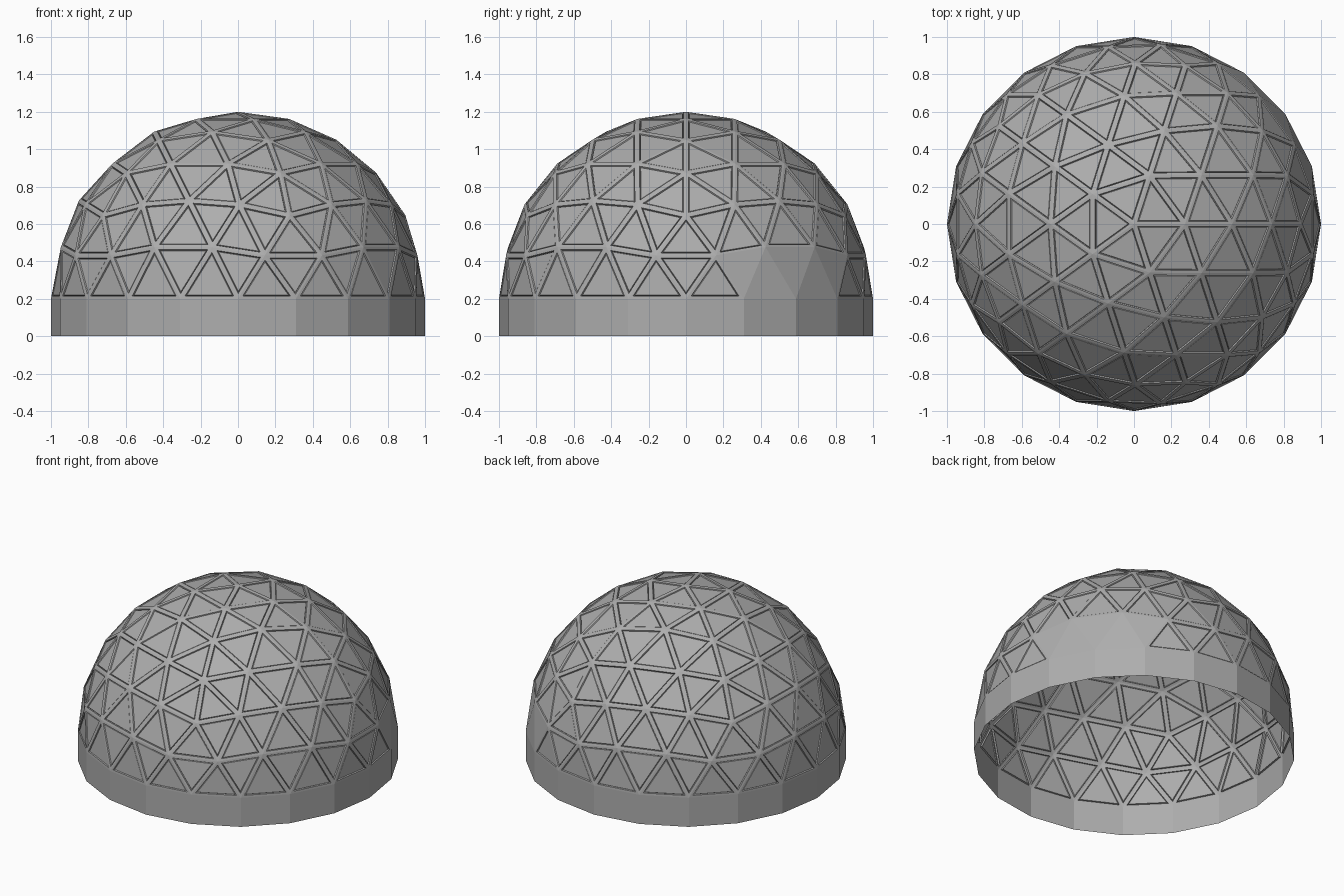
import bpy, bmesh
from math import sin, cos, pi, atan2, degrees

if "Cube" in bpy.data.objects:
    bpy.data.objects.remove(bpy.data.objects["Cube"])

BASE_Z = 0.2      # height of the ring wall
STRUT = 0.014     # half width of the struts
GROOVE = 0.010    # depth of the groove around each panel

grey = bpy.data.materials.new("grey")
grey.diffuse_color = (0.42, 0.42, 0.42, 1)
grey.use_nodes = True
grey.node_tree.nodes["Principled BSDF"].inputs["Base Color"].default_value = grey.diffuse_color


def add_object(name, bm):
    mesh = bpy.data.meshes.new(name)
    bm.to_mesh(mesh)
    bm.free()
    mesh.materials.append(grey)
    obj = bpy.data.objects.new(name, mesh)
    bpy.context.collection.objects.link(obj)
    return obj


# geodesic dome: icosahedron split twice, pushed out to the sphere each time
bm = bmesh.new()
bmesh.ops.create_icosphere(bm, subdivisions=1, radius=1.0)
for _ in range(2):
    bmesh.ops.subdivide_edges(bm, edges=bm.edges[:], cuts=1, use_grid_fill=True)
    for v in bm.verts:
        v.co.normalize()
bmesh.ops.delete(bm, geom=[v for v in bm.verts if v.co.z < -0.01], context='VERTS')
bm.normal_update()


# plain, unframed panels in the lowest row, at the entrance on the back right
def is_plain(face):
    c = face.calc_center_median()
    return c.z < 0.2 and 13 < degrees(atan2(c.y, c.x)) < 59


framed = [f for f in bm.faces if not is_plain(f)]

# flat struts, then a narrow groove, then the triangular panel
for thickness, depth in ((STRUT, 0), (0.003, -GROOVE), (0.003, 0.6 * GROOVE)):
    bmesh.ops.inset_individual(bm, faces=framed, thickness=thickness, depth=depth,
                               use_even_offset=True)
    bm.normal_update()
bmesh.ops.translate(bm, verts=bm.verts, vec=(0, 0, BASE_Z))
add_object("dome", bm)

# twenty-sided ring wall, open at top and bottom
bm = bmesh.new()
rings = [[bm.verts.new((cos(i * pi / 10), sin(i * pi / 10), z)) for i in range(20)]
         for z in (0, BASE_Z)]
for i in range(20):
    j = (i + 1) % 20
    bm.faces.new((rings[0][i], rings[0][j], rings[1][j], rings[1][i]))
add_object("base_wall", bm)
